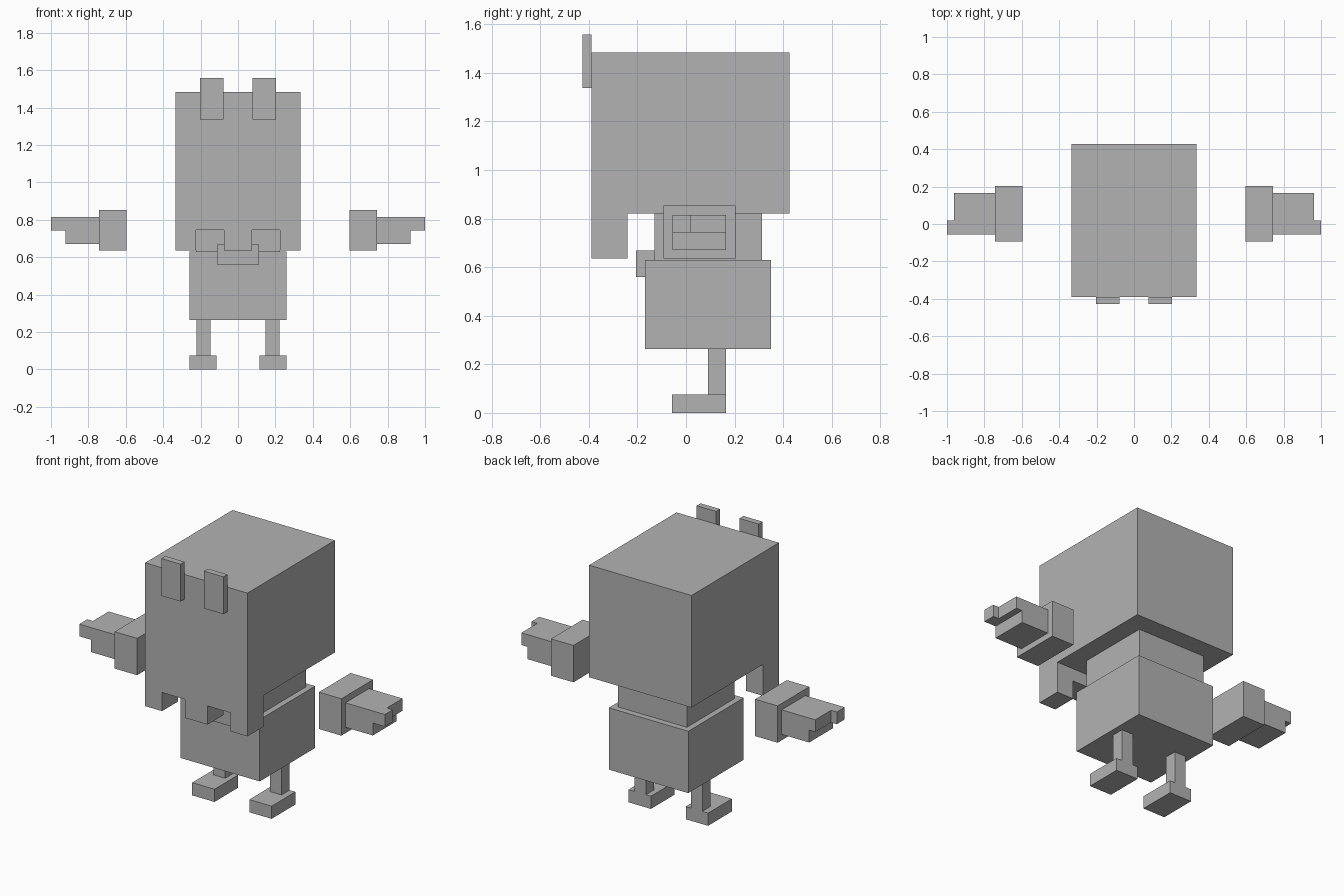
import bpy, bmesh
from mathutils import Vector

if "Cube" in bpy.data.objects:
    bpy.data.objects.remove(bpy.data.objects["Cube"])

grey = bpy.data.materials.new("plain_grey")
grey.diffuse_color = (0.45, 0.45, 0.45, 1)
grey.use_nodes = True
grey.node_tree.nodes["Principled BSDF"].inputs["Base Color"].default_value = grey.diffuse_color


def prism(name, profile, axis, lo, hi):
    """Extrude a 2D profile along an axis (0 = x, 1 = y, 2 = z)."""
    def place(p, d):
        c = list(p)
        c.insert(axis, d)
        return Vector(c)
    bm = bmesh.new()
    face = bm.faces.new([bm.verts.new(place(p, lo)) for p in profile])
    ext = bmesh.ops.extrude_face_region(bm, geom=[face])
    new = [v for v in ext["geom"] if isinstance(v, bmesh.types.BMVert)]
    shift = Vector((0, 0, 0))
    shift[axis] = hi - lo
    bmesh.ops.translate(bm, verts=new, vec=shift)
    bmesh.ops.recalc_face_normals(bm, faces=bm.faces)
    mesh = bpy.data.meshes.new(name)
    bm.to_mesh(mesh)
    bm.free()
    mesh.materials.append(grey)
    obj = bpy.data.objects.new(name, mesh)
    bpy.context.collection.objects.link(obj)
    return obj


def box(name, x, y, z):
    return prism(name, [(x[0], y[0]), (x[1], y[0]), (x[1], y[1]), (x[0], y[1])], 2, *z)


def mirrored(obj):
    obj.modifiers.new("mirror", 'MIRROR').use_clip = False
    return obj


# Head: block with a face plate hanging down at the front
head = prism("head", [(-0.39, 0.635), (-0.24, 0.635), (-0.24, 0.82), (0.427, 0.82),
                      (0.427, 1.483), (-0.39, 1.483)], 0, -0.335, 0.335)

# Two notches through the face plate
notch = mirrored(box("notch_cutter", (0.074, 0.224), (-0.5, -0.2), (0.5, 0.745)))
notch.hide_render = True
notch.hide_viewport = True
cut = head.modifiers.new("notches", 'BOOLEAN')
cut.operation = 'DIFFERENCE'
cut.solver = 'EXACT'
cut.object = notch

# Ears on the front of the head
mirrored(box("ears", (0.077, 0.203), (-0.427, -0.39), (1.337, 1.558)))

# Neck, chin block and body
box("neck", (-0.225, 0.225), (-0.13, 0.313), (0.63, 0.82))
box("chin", (-0.112, 0.112), (-0.205, -0.13), (0.56, 0.668))
box("body", (-0.26, 0.26), (-0.168, 0.35), (0.264, 0.63))

# Legs and feet
mirrored(box("legs", (0.147, 0.222), (0.09, 0.165), (0.075, 0.264)))
mirrored(box("feet", (0.114, 0.26), (-0.057, 0.165), (0, 0.075)))

# Floating arms: cuff, lower palm, and upper hand with a pointing finger
mirrored(box("cuffs", (0.595, 0.742), (-0.093, 0.203), (0.635, 0.853)))
mirrored(box("palms", (0.742, 0.922), (-0.056, 0.165), (0.67, 0.743)))
mirrored(prism("fingers", [(0.742, -0.056), (1.0, -0.056), (1.0, 0.018), (0.962, 0.018),
                           (0.962, 0.165), (0.742, 0.165)], 2, 0.743, 0.815))
